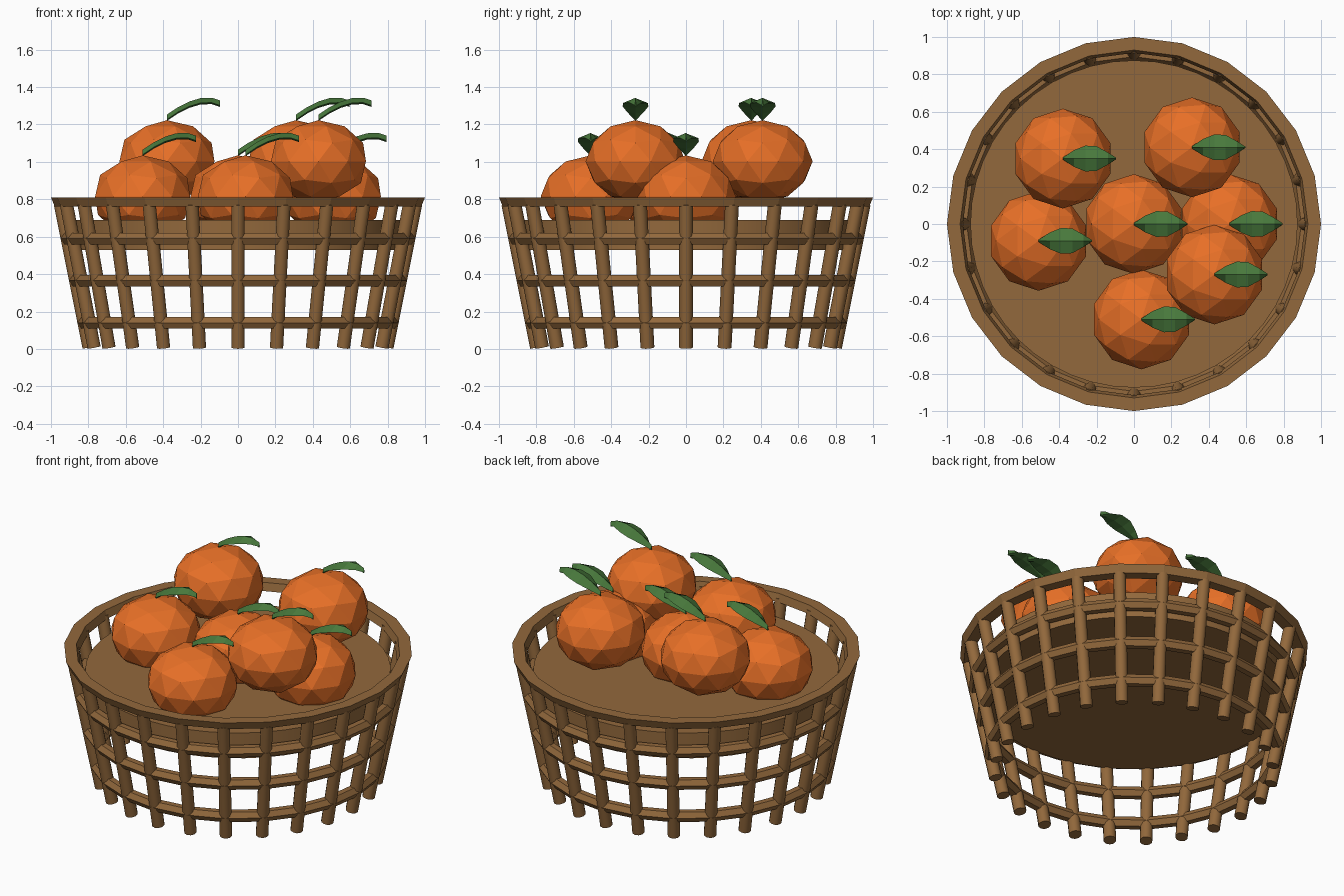
import bpy, bmesh, math
from mathutils import Vector, Matrix

if "Cube" in bpy.data.objects:
    bpy.data.objects.remove(bpy.data.objects["Cube"])

SIDES = 24


def material(name, rgb):
    m = bpy.data.materials.new(name)
    m.diffuse_color = (*rgb, 1)
    m.use_nodes = True
    m.node_tree.nodes["Principled BSDF"].inputs["Base Color"].default_value = m.diffuse_color
    return m


WOOD = material("wicker brown", (0.29, 0.14, 0.045))
ORANGE = material("orange peel", (0.80, 0.16, 0.02))
GREEN = material("leaf green", (0.065, 0.19, 0.045))


def finish(bm, name, mat, smooth=False):
    bmesh.ops.recalc_face_normals(bm, faces=bm.faces)
    me = bpy.data.meshes.new(name)
    bm.to_mesh(me)
    bm.free()
    me.materials.append(mat)
    ob = bpy.data.objects.new(name, me)
    bpy.context.collection.objects.link(ob)
    if smooth:
        bpy.ops.object.select_all(action='DESELECT')
        ob.select_set(True)
        bpy.context.view_layer.objects.active = ob
        bpy.ops.object.shade_smooth_by_angle(angle=math.radians(40))
    return ob


def wall_radius(z):
    return 0.795 + 0.2 * z


def ring(name, profile):
    """Sweep a closed (radius, z) profile around the basket."""
    bm = bmesh.new()
    loops = []
    for i in range(SIDES):
        a = math.tau * i / SIDES
        loops.append([bm.verts.new((r * math.cos(a), r * math.sin(a), z)) for r, z in profile])
    n = len(profile)
    for i in range(SIDES):
        p, q = loops[i], loops[(i + 1) % SIDES]
        for j in range(n):
            k = (j + 1) % n
            bm.faces.new((p[j], q[j], q[k], p[k]))
    return finish(bm, name, WOOD)


# Basket rim and three hexagonal hoops
ring("rim", [(0.93, 0.81), (1.0, 0.81), (0.98, 0.762), (0.915, 0.762)])
for level, z in enumerate((0.14, 0.365, 0.59)):
    hexagon = [(wall_radius(z) + 0.037 * math.cos(math.tau * k / 6),
                z + 0.036 * math.sin(math.tau * k / 6)) for k in range(6)]
    ring(f"hoop_{level + 1}", hexagon)

# Leaning round staves
bm = bmesh.new()
for i in range(SIDES):
    a = math.tau * i / SIDES
    out = Vector((math.cos(a), math.sin(a), 0))
    up = Vector((0, 0, 1))
    low = out * wall_radius(0.008) + up * 0.008
    high = out * wall_radius(0.775) + up * 0.775
    axis = high - low
    turn = Vector((0, 0, 1)).rotation_difference(axis.normalized()).to_matrix().to_4x4()
    bmesh.ops.create_cone(bm, cap_ends=True, segments=10, radius1=0.037, radius2=0.037,
                          depth=axis.length,
                          matrix=Matrix.Translation((low + high) / 2) @ turn)
finish(bm, "staves", WOOD, smooth=True)

# Thick tray inside the basket
bm = bmesh.new()
bmesh.ops.create_cone(bm, cap_ends=True, segments=48, radius1=0.875, radius2=0.875,
                      depth=0.16, matrix=Matrix.Translation((0, 0, 0.61)))
finish(bm, "tray", WOOD, smooth=True)


def fruit(i, x, y, z):
    bm = bmesh.new()
    bmesh.ops.create_icosphere(bm, subdivisions=2, radius=1,
                               matrix=Matrix.Translation((x, y, z))
                               @ Matrix.Diagonal((0.267, 0.267, 0.22, 1)))
    finish(bm, f"fruit_{i}", ORANGE)


# Leaf stations: distance along, half width, ridge height
LEAF = [(0, 0.006, 0.03), (0.06, 0.045, 0.07), (0.12, 0.069, 0.1),
        (0.18, 0.066, 0.118), (0.24, 0.033, 0.12), (0.285, 0.004, 0.105)]


def leaf(i, x, y, z):
    bm = bmesh.new()
    rows = []
    for d, w, h in LEAF:
        section = [(0, h), (w, h - 0.026), (0, h - 0.034), (-w, h - 0.026)]
        rows.append([bm.verts.new((x + d, y + s, z + t)) for s, t in section])
    for p, q in zip(rows, rows[1:]):
        for j in range(4):
            k = (j + 1) % 4
            bm.faces.new((p[j], q[j], q[k], p[k]))
    bm.faces.new(rows[0])
    bm.faces.new(rows[-1])
    finish(bm, f"leaf_{i}", GREEN)


# Fruit pile with one leaf each
LOW, HIGH = 0.815, 1.003
PILE = [(-0.38, 0.35, HIGH), (0.31, 0.41, HIGH), (0.43, -0.27, HIGH), (0, 0, LOW),
        (-0.51, -0.09, LOW), (0.51, 0, LOW), (0.04, -0.51, LOW)]
for i, (x, y, z) in enumerate(PILE, 1):
    fruit(i, x, y, z)
    leaf(i, x, y, z + 0.22)
